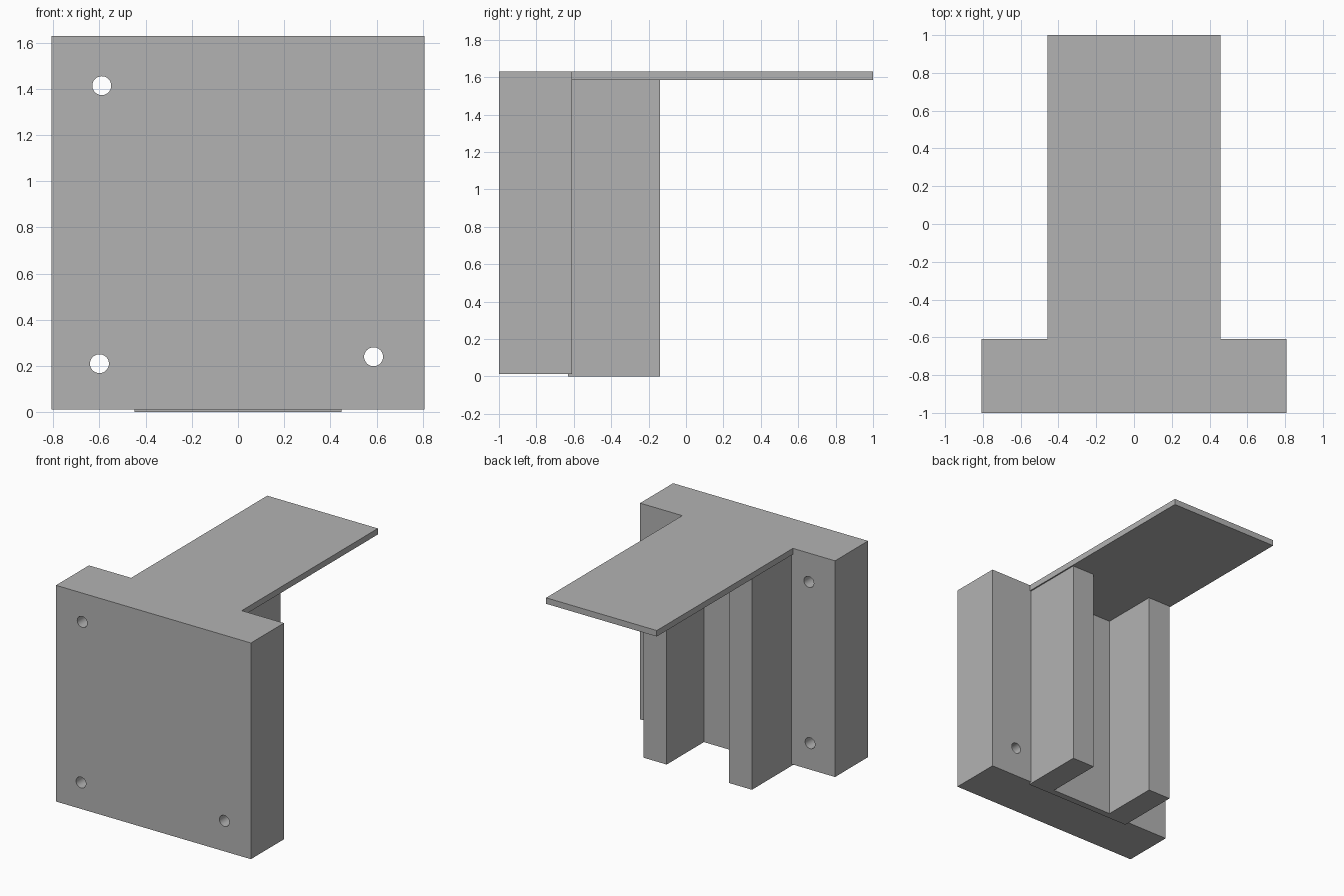
import bpy
import bmesh
from mathutils import Matrix, Vector

if "Cube" in bpy.data.objects:
    bpy.data.objects.remove(bpy.data.objects["Cube"], do_unlink=True)

# Single plain grey
GREY = (0.45, 0.45, 0.45, 1)
grey = bpy.data.materials.new("plain_grey")
grey.use_nodes = True
grey.diffuse_color = GREY
grey.node_tree.nodes["Principled BSDF"].inputs["Base Color"].default_value = GREY


def finish(name, bm):
    bmesh.ops.recalc_face_normals(bm, faces=bm.faces)
    mesh = bpy.data.meshes.new(name)
    bm.to_mesh(mesh)
    bm.free()
    mesh.materials.append(grey)
    obj = bpy.data.objects.new(name, mesh)
    bpy.context.collection.objects.link(obj)
    return obj


def prism(name, outline, bottom, top):
    """Extrude an outline in x, y upwards from bottom to top."""
    bm = bmesh.new()
    face = bm.faces.new([bm.verts.new((x, y, bottom)) for x, y in outline])
    extruded = bmesh.ops.extrude_face_region(bm, geom=[face])["geom"]
    verts = [v for v in extruded if isinstance(v, bmesh.types.BMVert)]
    bmesh.ops.translate(bm, verts=verts, vec=(0, 0, top - bottom))
    return finish(name, bm)


def rectangle(half_width, front, back):
    return [(-half_width, front), (half_width, front),
            (half_width, back), (-half_width, back)]


TOP, SHELF_BOTTOM, BLOCK_BACK = 1.63, 1.585, -0.61

# Front block and the flat shelf flush with its top
block = prism("front_block", rectangle(0.807, -1, BLOCK_BACK), 0.012, TOP)
prism("top_shelf", rectangle(0.458, BLOCK_BACK, 1), SHELF_BOTTOM, TOP)

# U-shaped channel: two ribs joined by a thin web, slightly sunk in the block
OUTER, INNER, WEB_FRONT, WEB_BACK, RIB_BACK = 0.448, 0.258, -0.63, -0.58, -0.14
half = [(OUTER, WEB_FRONT), (OUTER, RIB_BACK), (INNER, RIB_BACK), (INNER, WEB_BACK)]
channel = half + [(-x, y) for x, y in reversed(half)]
prism("rear_channel", channel, 0, SHELF_BOTTOM)

# Screw holes right through the block
for x, z in [(-0.59, 1.414), (-0.6, 0.21), (0.587, 0.24)]:
    bm = bmesh.new()
    bmesh.ops.create_cone(bm, cap_ends=True, segments=32, radius1=0.041,
                          radius2=0.041, depth=1)
    place = Matrix.Translation(Vector((x, -0.8, z))) @ Matrix.Rotation(1.5707963, 4, "X")
    bmesh.ops.transform(bm, matrix=place, verts=bm.verts)
    cutter = finish("hole_cutter", bm)
    cutter.hide_render = True
    cut = block.modifiers.new("screw_hole", "BOOLEAN")
    cut.operation = "DIFFERENCE"
    cut.solver = "EXACT"
    cut.object = cutter
    bpy.context.view_layer.objects.active = block
    bpy.ops.object.modifier_apply(modifier=cut.name)
    bpy.data.objects.remove(cutter, do_unlink=True)

# Smooth hole walls, crisp edges
bpy.ops.object.select_all(action="DESELECT")
block.select_set(True)
bpy.context.view_layer.objects.active = block
bpy.ops.object.shade_smooth_by_angle()
